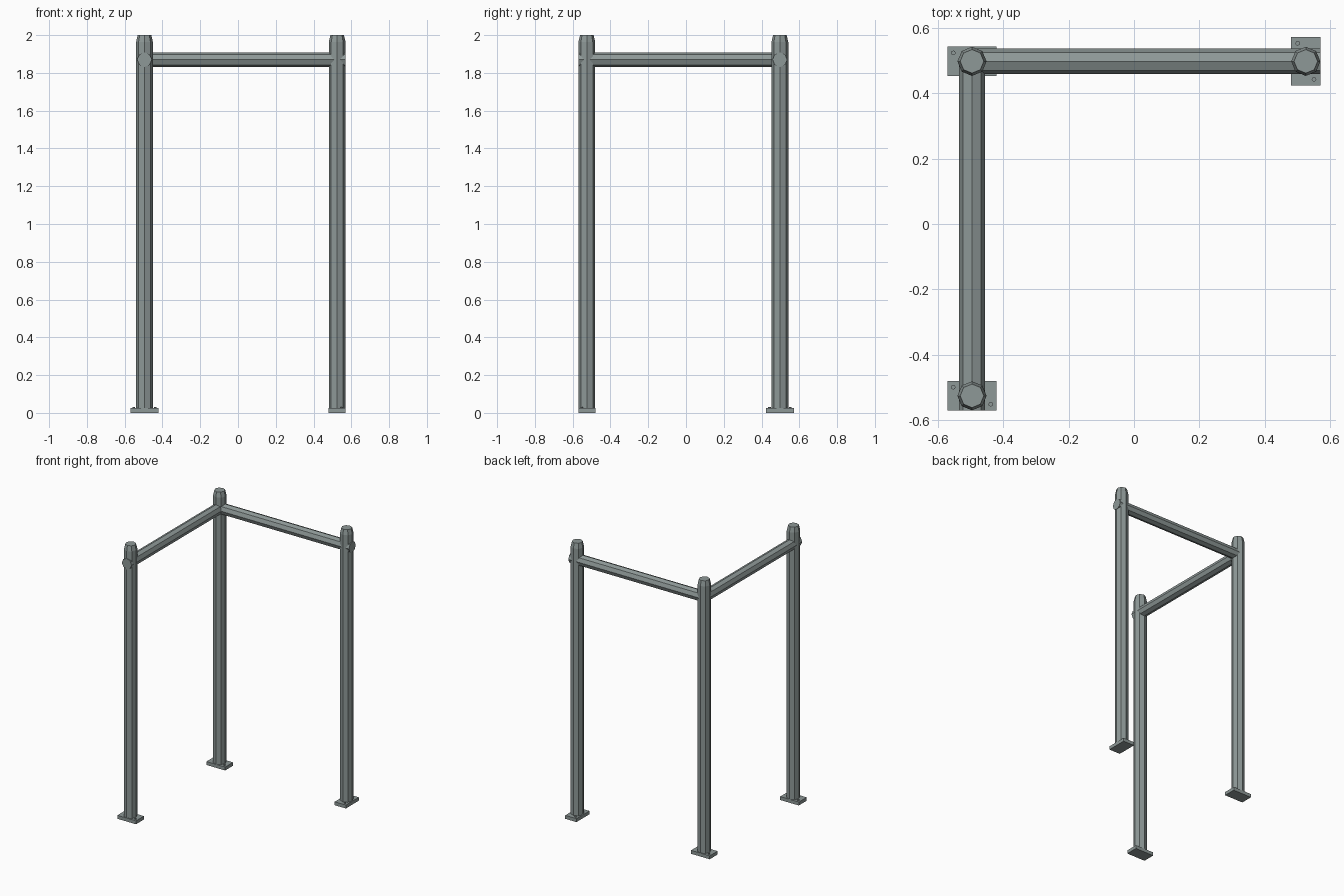
import bpy, bmesh, math
from mathutils import Matrix, Vector

if "Cube" in bpy.data.objects:
    bpy.data.objects.remove(bpy.data.objects["Cube"])

steel = bpy.data.materials.new("grey_steel")
steel.diffuse_color = (0.27, 0.315, 0.31, 1)
steel.use_nodes = True
steel.node_tree.nodes["Principled BSDF"].inputs["Base Color"].default_value = steel.diffuse_color


def finish(name, bm):
    bmesh.ops.recalc_face_normals(bm, faces=bm.faces)
    mesh = bpy.data.meshes.new(name)
    bm.to_mesh(mesh)
    bm.free()
    mesh.materials.append(steel)
    ob = bpy.data.objects.new(name, mesh)
    bpy.context.collection.objects.link(ob)
    return ob


def tube(name, start, end, rings, sides=8):
    """Capped tube from start to end; rings are (distance, radius)."""
    a, b = Vector(start), Vector(end)
    rot = (b - a).to_track_quat('Z', 'Y').to_matrix().to_4x4()
    mat = Matrix.Translation(a) @ rot
    bm = bmesh.new()
    loops = [[bm.verts.new(mat @ Vector((r * math.cos(math.tau * i / sides),
                                         r * math.sin(math.tau * i / sides), d)))
              for i in range(sides)] for d, r in rings]
    for lo, hi in zip(loops, loops[1:]):
        for i in range(sides):
            j = (i + 1) % sides
            bm.faces.new((lo[i], lo[j], hi[j], hi[i]))
    bm.faces.new(loops[0])
    bm.faces.new(loops[-1])
    return finish(name, bm)


def plate(name, x, y, hx, hy, h):
    bm = bmesh.new()
    bmesh.ops.create_cube(bm, size=1, matrix=Matrix.Translation((x, y, h / 2))
                          @ Matrix.Diagonal((2 * hx, 2 * hy, h, 1)))
    return finish(name, bm)


# Posts with chamfered tops, foot plates and two bolts each
posts = [("corner", -0.495, 0.497, False),
         ("front", -0.495, -0.525, False),
         ("right", 0.525, 0.497, True)]
for name, x, y, turned in posts:
    tube(name + "_post", (x, y, 0), (x, y, 2),
         [(0.0, 0.0445), (1.963, 0.0445), (2.0, 0.036)])
    hx, hy = (0.045, 0.074) if turned else (0.075, 0.045)
    plate(name + "_foot_plate", x, y, hx, hy, 0.025)
    for k, s in enumerate((-1, 1)):
        bx, by = (0.025, -0.055) if turned else (0.057, -0.026)
        px, py = x + s * bx, y + s * by
        tube(f"{name}_bolt_{k}", (px, py, 0.02), (px, py, 0.032),
             [(0, 0.007), (0.012, 0.007)])

# Top rails running from the corner post through the end posts
z, r = 1.87, 0.039
tube("back_rail", (-0.495, 0.497, z), (0.57, 0.497, z), [(0, r), (1.065, r)])
tube("side_rail", (-0.495, 0.497, z), (-0.495, -0.57, z), [(0, r), (1.067, r)])
